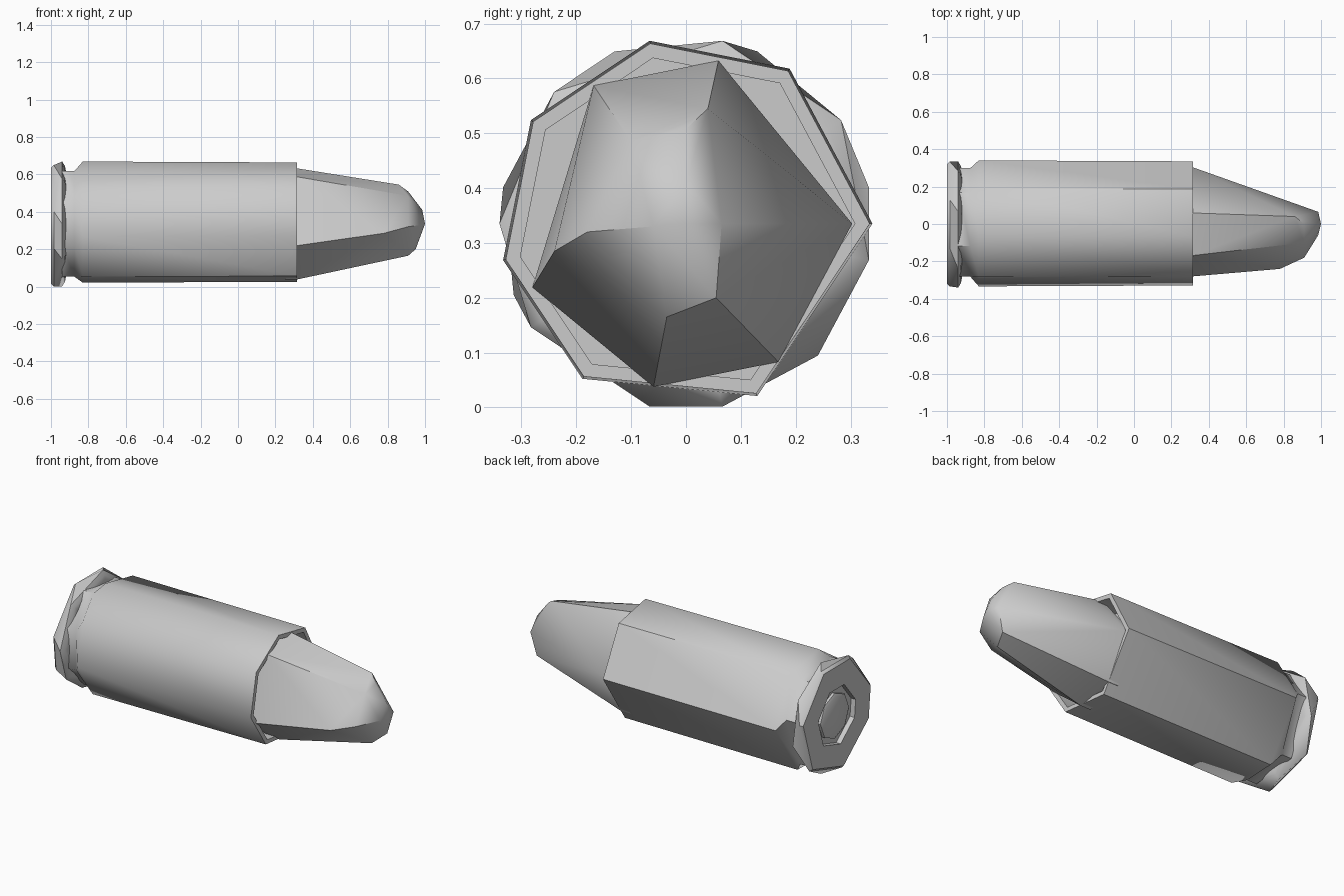
import bpy, bmesh, math

if "Cube" in bpy.data.objects:
    bpy.data.objects.remove(bpy.data.objects["Cube"])

CZ = 0.335                 # height of the cartridge axis
STEP = math.radians(11.25)  # sides sit on a coarse subset of 32 steps


def finish(name, bm, angle):
    bmesh.ops.recalc_face_normals(bm, faces=bm.faces)
    mesh = bpy.data.meshes.new(name)
    bm.to_mesh(mesh)
    bm.free()
    ob = bpy.data.objects.new(name, mesh)
    bpy.context.collection.objects.link(ob)
    bpy.ops.object.select_all(action='DESELECT')
    ob.select_set(True)
    bpy.context.view_layer.objects.active = ob
    bpy.ops.object.shade_smooth_by_angle(angle=math.radians(angle))
    return ob


def lathe(name, profile, angle=50, caps=(True, True)):
    """Profile rows: x, radius, angular steps of the ring's corners."""
    bm = bmesh.new()
    rings = [[bm.verts.new((x, r * math.cos(i * STEP), CZ + r * math.sin(i * STEP)))
              for i in steps] for x, r, steps in profile]
    for a, b in zip(rings, rings[1:]):
        for k in range(len(a)):
            j = (k + 1) % len(a)
            bm.faces.new((a[k], a[j], b[j], b[k]))
    for use, ring in zip(caps, (rings[0], rings[-1])):
        if use:
            bm.faces.new(ring)
    return finish(name, bm, angle)


# Case: groove, shoulder, long wall and open mouth
C = (0, 5, 9, 13, 17, 21, 26)
G = (1, 5, 10, 14, 18, 22, 27)
lathe("case", [(-0.94, 0.305, G), (-0.875, 0.305, G), (-0.83, 0.34, C),
               (0.315, 0.335, C), (0.315, 0.308, C), (0.15, 0.308, C)])

# Rim with a recessed pocket in its rear face
A = (1, 6, 10, 15, 18, 23, 28)
B = (3, 7, 12, 16, 19, 25, 31)
lathe("rim", [(-0.97, 0.18, A), (-1.0, 0.18, A), (-1.0, 0.325, A),
              (-0.985, 0.34, A), (-0.94, 0.34, B), (-0.925, 0.315, B),
              (-0.92, 0.29, B)], 40)

# Primer disc
P = tuple(range(0, 32, 4))
lathe("primer", [(-0.96, 0.135, P), (-0.985, 0.135, P), (-0.992, 0.12, P)], 30)

# Faceted bullet: irregular base ring plus blunt nose points
base = [(0.25, 0.303 * math.cos(i * STEP), CZ + 0.303 * math.sin(i * STEP))
        for i in (0, 7, 11, 18, 23, 27)]
nose = [(0.86, 0.04, 0.545), (0.91, 0.0, 0.508), (0.91, -0.10, 0.485),
        (0.91, -0.18, 0.32), (0.78, -0.24, 0.285), (0.91, -0.035, 0.165),
        (0.95, 0.055, 0.20), (0.985, 0.065, 0.335), (0.985, 0.0, 0.41),
        (0.985, -0.06, 0.33), (1.0, 0.0, 0.335)]
shoulder = [(0.315, y, z) for _, y, z in base]
bm = bmesh.new()
for co in base + shoulder + nose:
    bm.verts.new(co)
hull = bmesh.ops.convex_hull(bm, input=bm.verts)
bmesh.ops.delete(bm, geom=[v for v in bm.verts if not v.link_faces], context='VERTS')
finish("bullet", bm, 40)
